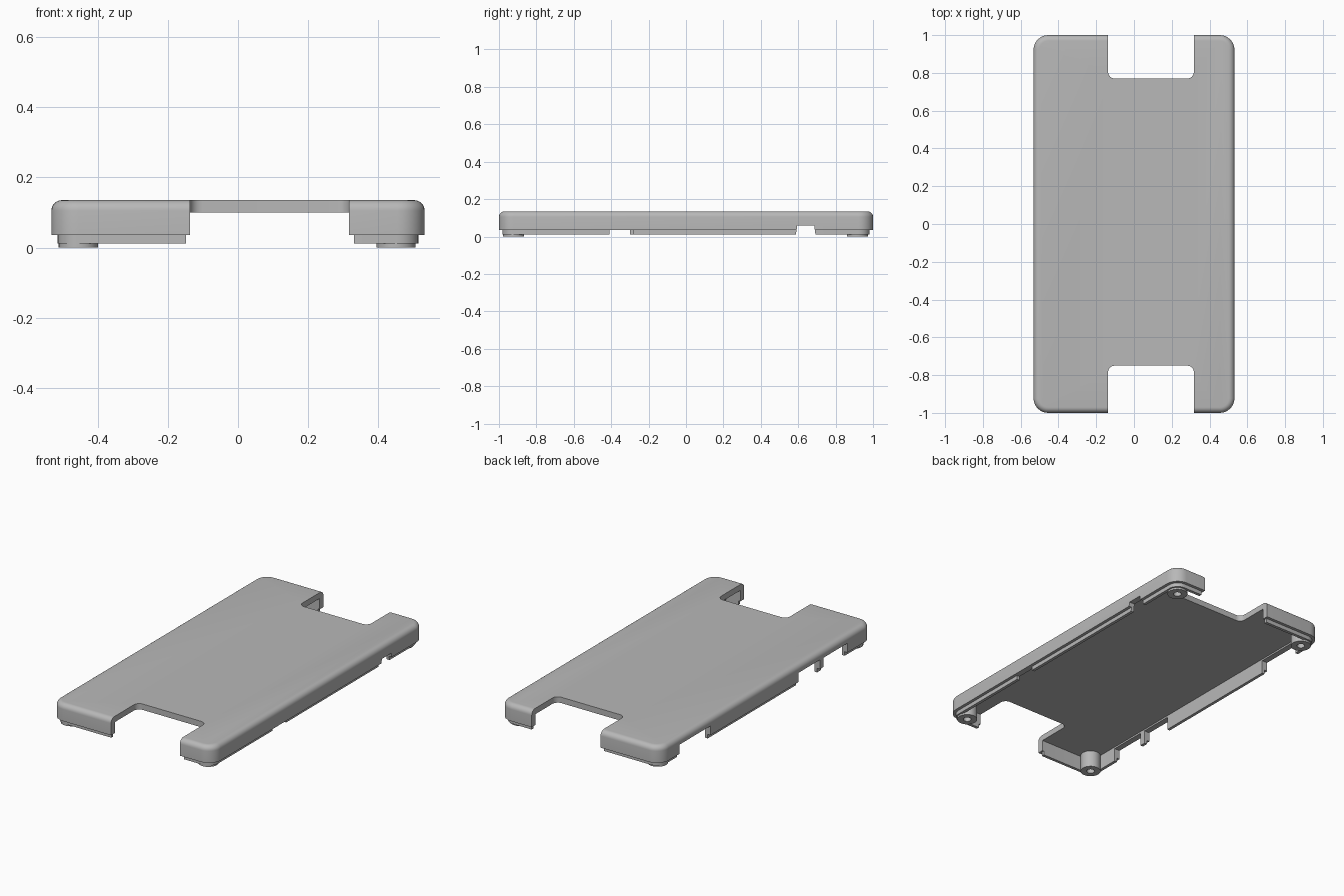
import bpy, bmesh, math

if "Cube" in bpy.data.objects:
    bpy.data.objects.remove(bpy.data.objects["Cube"])

grey = bpy.data.materials.new("plain grey")
grey.use_nodes = True
grey.diffuse_color = (0.48, 0.48, 0.48, 1)
grey.node_tree.nodes["Principled BSDF"].inputs["Base Color"].default_value = grey.diffuse_color

HX, HY, TOP, CEILING, SEAM = 0.532, 1.0, 0.135, 0.1, 0.035
LIP, WALL, FILLET = 0.018, 0.036, 0.03


def finish(name, bm):
    bmesh.ops.recalc_face_normals(bm, faces=bm.faces)
    mesh = bpy.data.meshes.new(name)
    bm.to_mesh(mesh)
    bm.free()
    mesh.materials.append(grey)
    obj = bpy.data.objects.new(name, mesh)
    bpy.context.collection.objects.link(obj)
    return obj


def rounded_rect(x0, x1, y0, y1, r, steps=8):
    pts = []
    corners = [(x1 - r, y1 - r), (x0 + r, y1 - r), (x0 + r, y0 + r), (x1 - r, y0 + r)]
    for i, (cx, cy) in enumerate(corners):
        for k in range(steps + 1):
            a = math.pi / 2 * (i + k / steps)
            pts.append((cx + r * math.cos(a), cy + r * math.sin(a)))
    return pts


def stack(name, layers, closed=False):
    """Bridge outlines of (points, z); cap the ends, or join last to first."""
    bm = bmesh.new()
    rings = [[bm.verts.new((x, y, z)) for x, y in pts] for pts, z in layers]
    pairs = list(zip(rings, rings[1:]))
    if closed:
        pairs.append((rings[-1], rings[0]))
    else:
        bm.faces.new(rings[0])
        bm.faces.new(rings[-1])
    for a, b in pairs:
        for i in range(len(a)):
            j = (i + 1) % len(a)
            bm.faces.new((a[i], a[j], b[j], b[i]))
    return finish(name, bm)


def cut(target, cutter):
    mod = target.modifiers.new("cut", 'BOOLEAN')
    mod.operation = 'DIFFERENCE'
    mod.solver = 'EXACT'
    mod.object = cutter
    bpy.context.view_layer.objects.active = target
    bpy.ops.object.modifier_apply(modifier=mod.name)
    bpy.data.objects.remove(cutter)


def box(x0, x1, y0, y1, z1, flare=0.0):
    """Opening from below the shell up to z1, optionally wider at the bottom."""
    def rect(f):
        return [(x0, y0 - f), (x1, y0 - f), (x1, y1 + f), (x0, y1 + f)]
    return stack("opening_cutter", [(rect(flare), -0.02), (rect(0), z1)])


# Hollow shell: outer wall, rounded top edge, inner lip and ceiling
profile = [(WALL, CEILING), (WALL, 0.011), (LIP, 0.011), (LIP, SEAM), (0, SEAM)]
for k in range(7):
    a = math.pi / 2 * k / 6
    profile.append((FILLET * (1 - math.cos(a)), TOP - FILLET + FILLET * math.sin(a)))
shell = stack("case_shell", [
    (rounded_rect(-HX + d, HX - d, -HY + d, HY - d, 0.078 - d), z) for d, z in profile])

# End notches with rounded inner corners
for y0, y1 in ((0.77, 1.3), (-1.3, -0.75)):
    outline = rounded_rect(-0.137, 0.317, y0, y1, 0.035)
    cut(shell, stack("notch_cutter", [(outline, -0.02), (outline, 0.2)]))
    cut(shell, box(-0.148, 0.33, y0 + 0.1, y1 - 0.1, SEAM))

# Port openings in the right wall
for y0, y1 in ((0.53, 0.82), (-0.5, -0.3), (-0.76, -0.535)):
    cut(shell, box(-0.6, -0.47, y0, y1, 0.09))

# Lip gap and flared opening in the left wall
cut(shell, box(0.47, 0.6, -0.41, -0.28, SEAM))
cut(shell, box(0.47, 0.6, 0.595, 0.685, 0.06, 0.012))


# Corner screw posts with a blind hole
def circle(cx, cy, r, n=32):
    return [(cx + r * math.cos(2 * math.pi * i / n), cy + r * math.sin(2 * math.pi * i / n))
            for i in range(n)]


posts = []
for side, x in (("left", 0.45), ("right", -0.455)):
    for end, y in (("front", -0.922), ("back", 0.916)):
        layers = [(circle(x, y, r), z) for r, z in
                  ((0.056, 0.115), (0.056, 0.0), (0.022, 0.0), (0.022, 0.06))]
        posts.append(stack(f"{end}_{side}_screw_post", layers))

# Smooth the rounded edges and keep the crisp ones
bpy.ops.object.select_all(action='DESELECT')
for obj in [shell] + posts:
    obj.select_set(True)
bpy.context.view_layer.objects.active = shell
bpy.ops.object.shade_smooth_by_angle(angle=math.radians(30))
